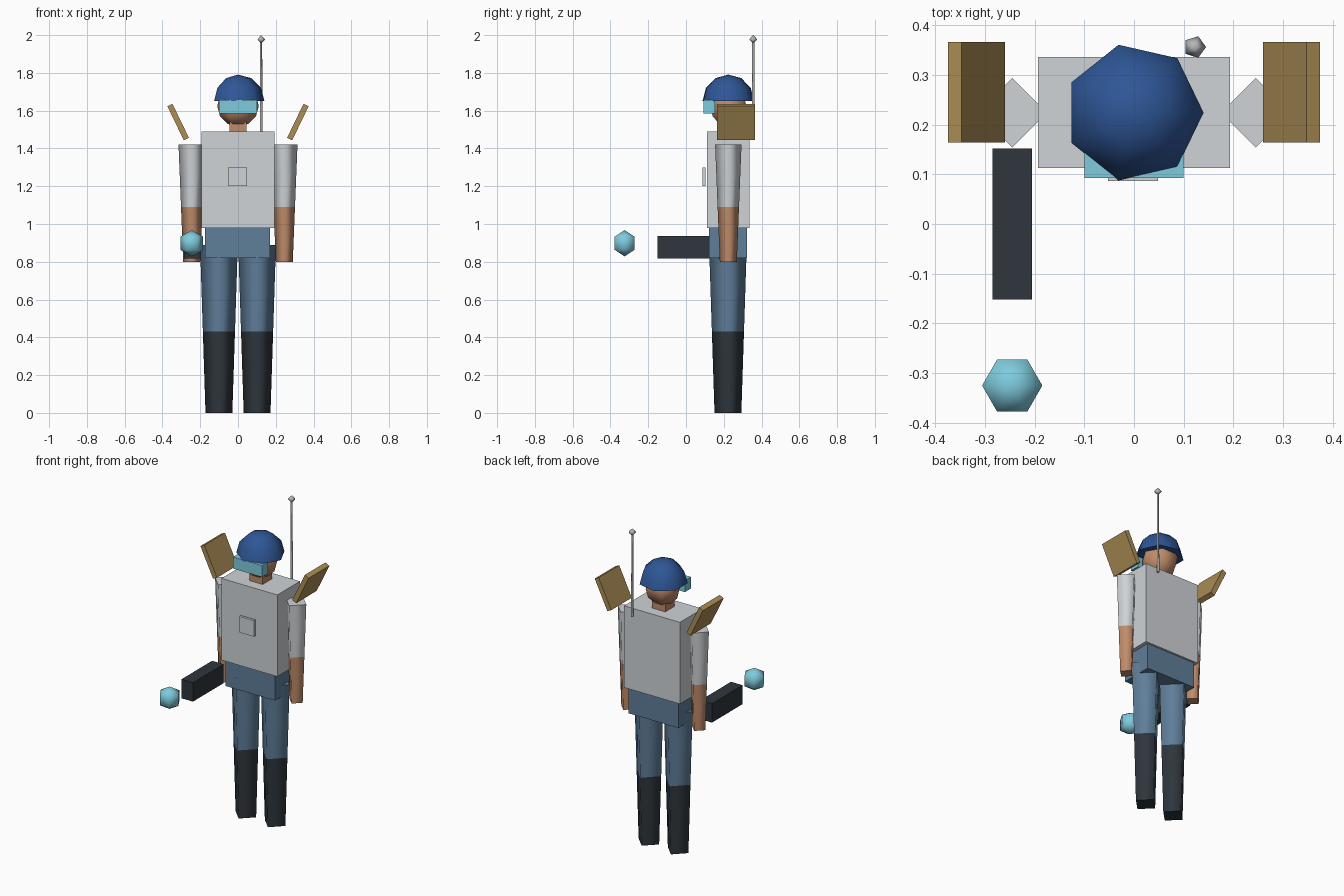
import bpy, bmesh, math
from mathutils import Matrix

old = bpy.data.objects.get("Cube")
if old:
    bpy.data.objects.remove(old, do_unlink=True)


def linear(v):
    v /= 255
    return v / 12.92 if v <= 0.04045 else ((v + 0.055) / 1.055) ** 2.4


def material(name, r, g, b):
    m = bpy.data.materials.new(name)
    color = (linear(r), linear(g), linear(b), 1)
    m.use_nodes = True
    m.diffuse_color = color
    m.node_tree.nodes["Principled BSDF"].inputs["Base Color"].default_value = color
    return m


grey = material("pale grey", 207, 211, 214)
denim = material("denim blue", 95, 126, 154)
dark = material("charcoal", 46, 54, 60)
skin = material("skin", 192, 140, 106)
navy = material("navy blue", 46, 86, 150)
cyan = material("light cyan", 127, 203, 222)
tan = material("tan", 172, 142, 86)
metal = material("metal grey", 182, 183, 186)

CY = 0.224  # depth of the body axis


def finish(bm, name, mats):
    bmesh.ops.recalc_face_normals(bm, faces=bm.faces)
    mesh = bpy.data.meshes.new(name)
    bm.to_mesh(mesh)
    bm.free()
    for m in mats:
        mesh.materials.append(m)
    obj = bpy.data.objects.new(name, mesh)
    bpy.context.collection.objects.link(obj)
    return obj


def box(name, mat, center, size, tilt=0):
    bm = bmesh.new()
    bmesh.ops.create_cube(bm, size=1)
    bm.transform(Matrix.Translation(center) @ Matrix.Rotation(tilt, 4, "Y")
                 @ Matrix.Diagonal((*size, 1)))
    return finish(bm, name, [mat])


def lathe(name, mats, x, y, sides, profile, split=None):
    """Smooth turned solid with flat caps; faces above split take the second colour."""
    bm = bmesh.new()
    rings = []
    for r, z in profile:
        count = sides if r else 1
        angles = [math.tau * i / sides for i in range(count)]
        rings.append([bm.verts.new((x + r * math.cos(a), y + r * math.sin(a), z))
                      for a in angles])
    for low, high in zip(rings, rings[1:]):
        for i in range(sides):
            j = (i + 1) % sides
            loop = [low[i % len(low)], low[j % len(low)],
                    high[j % len(high)], high[i % len(high)]]
            face = bm.faces.new(list(dict.fromkeys(loop)))
            face.smooth = True
            if split is not None and face.calc_center_median().z > split:
                face.material_index = 1
    for ring in (rings[0], rings[-1]):
        if len(ring) > 1:
            cap = bm.faces.new(ring)
            cap.material_index = 1 if split is not None and ring is rings[-1] else 0
            for edge in cap.edges:
                edge.smooth = False
    return finish(bm, name, mats)


def arc(radius, z, start, steps):
    """Profile of a ball from latitude start up to the pole."""
    lats = [math.radians(start + (90 - start) * i / steps) for i in range(steps + 1)]
    points = [(radius * math.cos(a), z + radius * math.sin(a)) for a in lats]
    return [(r if r > 1e-5 else 0, h) for r, h in points]


# Trunk
box("torso", grey, (0, CY, 1.235), (0.386, 0.223, 0.51))
box("chest_plate", grey, (-0.002, 0.095, 1.25), (0.1, 0.016, 0.1))
box("hips", denim, (-0.002, CY - 0.001, 0.9), (0.344, 0.2, 0.16))
box("neck", skin, (0, CY, 1.505), (0.09, 0.09, 0.07))

# Head, visor and helmet
lathe("head", [skin], 0, CY, 6, arc(0.11, 1.625, -90, 6))
box("visor", cyan, (0, 0.123, 1.62), (0.2, 0.06, 0.072))
lathe("helmet", [navy], 0, CY, 7, arc(0.14, 1.651, 0, 3))

# Limbs and shoulder panels, on both sides
for side, word in ((1, "left"), (-1, "right")):
    lathe(word + "_leg", [dark, denim], side * 0.101, CY - 0.002, 4,
          [(0.071, 0), (0.085, 0.43), (0.1, 0.89)], split=0.43)
    lathe(word + "_arm", [skin, grey], side * 0.245, CY, 4,
          [(0.045, 0.8), (0.0567, 1.09), (0.07, 1.42)], split=1.09)
    box(word + "_shoulder_panel", tan, (side * 0.317, 0.265, 1.54),
        (0.03, 0.203, 0.2), tilt=side * 0.45)

# Hand tool with a glowing ball in front
box("hand_tool", dark, (-0.245, 0, 0.877), (0.08, 0.303, 0.118))
lathe("glow_ball", [cyan], -0.245, -0.325, 6, arc(0.07, 0.898, -90, 3))

# Antenna
lathe("antenna_rod", [metal], 0.122, 0.356, 5, [(0.008, 1.45), (0.006, 1.975)])
lathe("antenna_tip", [metal], 0.122, 0.356, 5, arc(0.023, 1.977, -90, 2))
